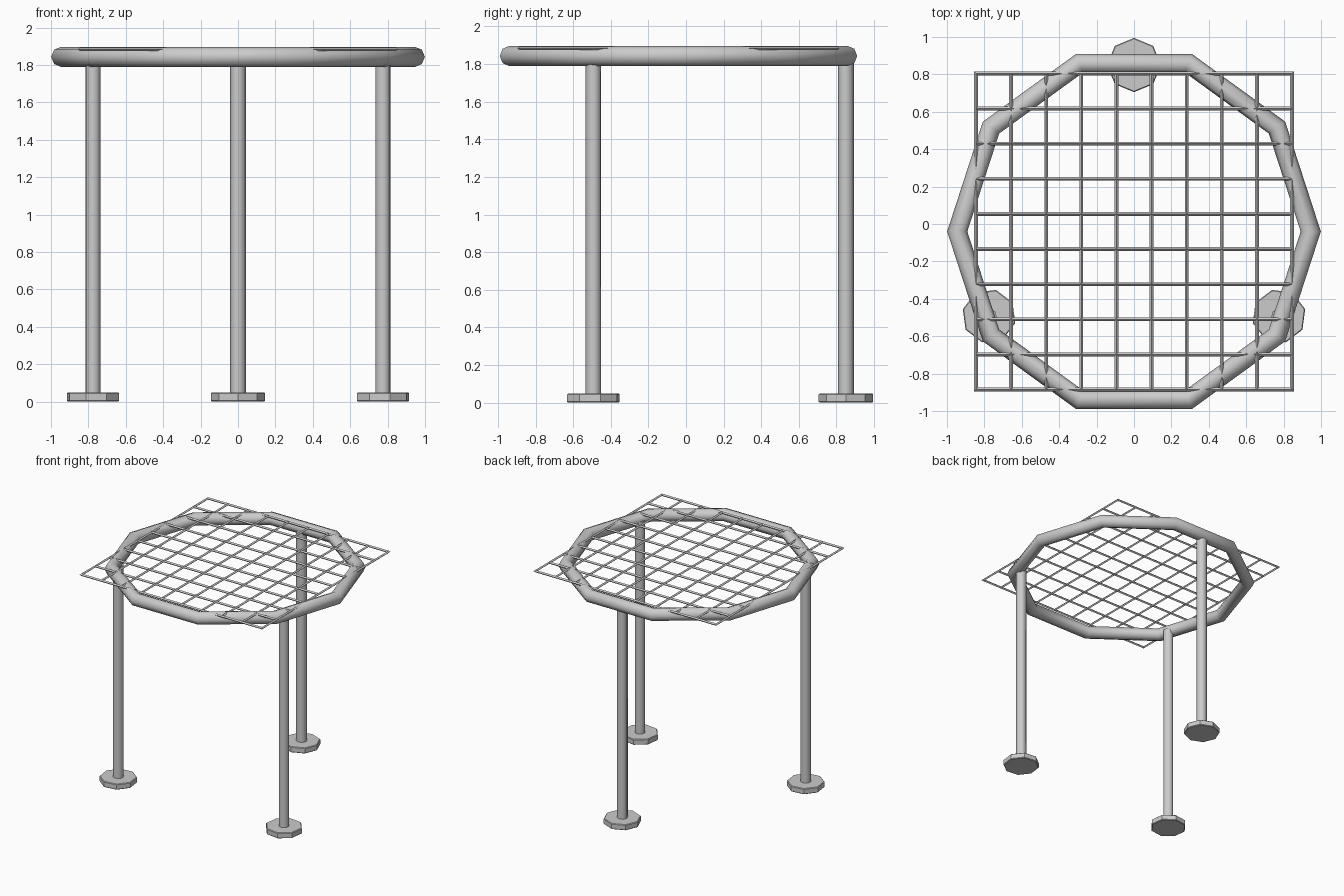
import bpy
from math import cos, sin, radians

if "Cube" in bpy.data.objects:
    bpy.data.objects.remove(bpy.data.objects["Cube"])

CY = -0.04  # centre of the top in y


def smooth(obj, angle):
    bpy.ops.object.select_all(action='DESELECT')
    obj.select_set(True)
    bpy.context.view_layer.objects.active = obj
    bpy.ops.object.shade_smooth_by_angle(angle=radians(angle))


def cylinder(name, x, y, z0, z1, r, turn):
    bpy.ops.mesh.primitive_cylinder_add(
        vertices=8, radius=r, depth=z1 - z0,
        location=(x, y, (z0 + z1) / 2), rotation=(0, 0, turn))
    obj = bpy.context.object
    obj.name = name
    return obj


# ten-sided support ring
bpy.ops.mesh.primitive_torus_add(
    major_segments=10, minor_segments=8, major_radius=0.945,
    minor_radius=0.054, location=(0, CY, 1.843))
ring = bpy.context.object
ring.name = "support_ring"
smooth(ring, 50)

# square wire grill resting in the ring
bpy.ops.mesh.primitive_grid_add(
    x_subdivisions=9, y_subdivisions=9, size=1.69, location=(0, CY, 1.884))
grill = bpy.context.object
grill.name = "wire_grill"
wire = grill.modifiers.new("wire", 'WIREFRAME')
wire.thickness = 0.02
wire.offset = 0
wire.use_boundary = True
wire.use_even_offset = True

# three legs with disc feet
for i, name in enumerate(("back", "left", "right")):
    turn = radians(120 * i)
    x, y = -0.895 * sin(turn), -0.045 + 0.895 * cos(turn)
    leg = cylinder(name + "_leg", x, y, 0.03, 1.84, 0.042, turn)
    smooth(leg, 50)
    foot = cylinder(name + "_foot", x, y, 0.0, 0.048, 0.145, turn)
    bevel = foot.modifiers.new("soft_rim", 'BEVEL')
    bevel.width = 0.005
    bevel.segments = 1
    bevel.limit_method = 'ANGLE'
    bevel.angle_limit = radians(60)
